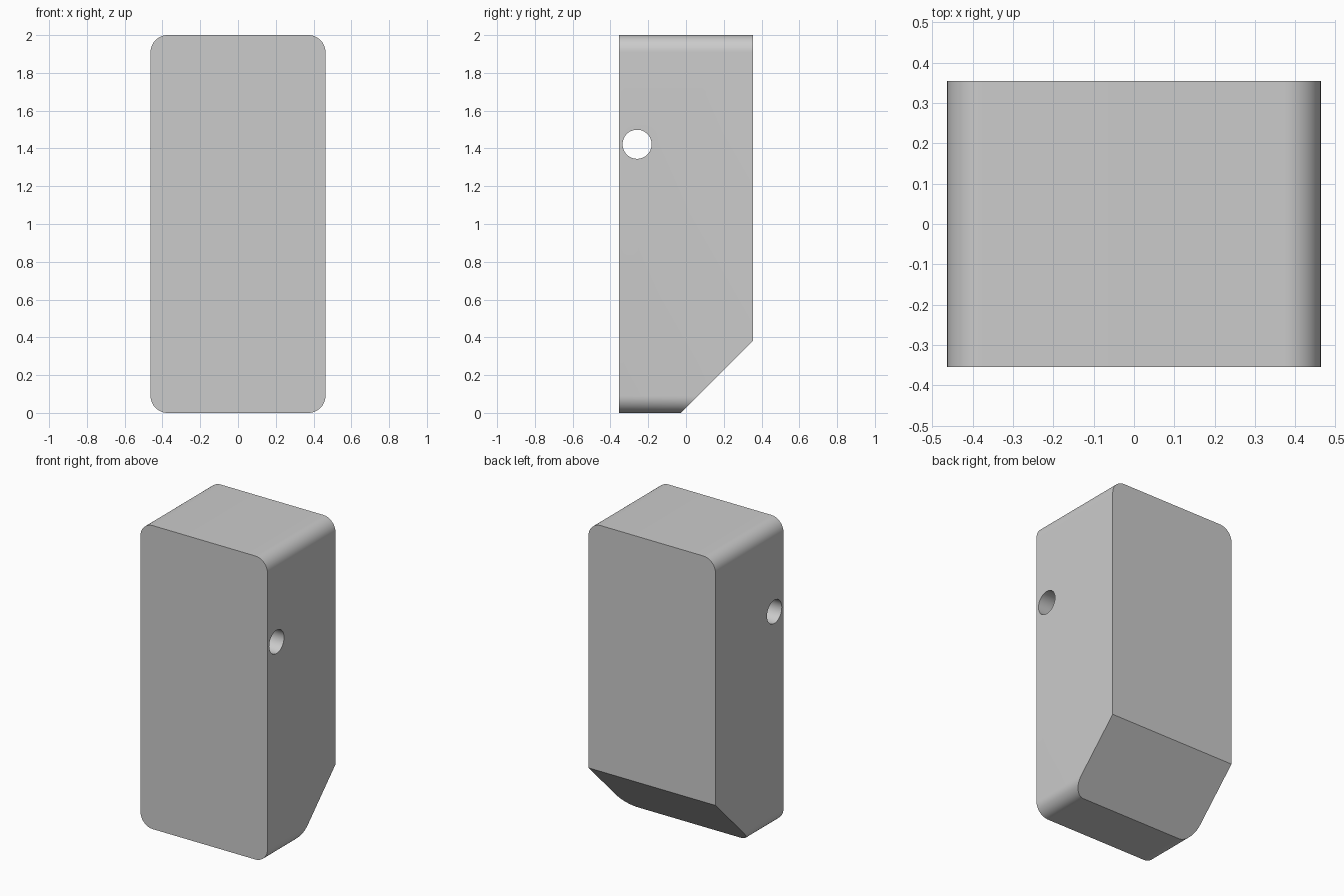
import bpy, bmesh
from math import sin, cos, pi
from mathutils import Vector

if "Cube" in bpy.data.objects:
    bpy.data.objects.remove(bpy.data.objects["Cube"])

HALF_W, HALF_D, HEIGHT, R = 0.463, 0.354, 2.0, 0.09
STEPS = 12

# Body: rounded rectangle extruded front to back
bm = bmesh.new()
corners = [(1, HEIGHT - R), (-1, HEIGHT - R), (-1, R), (1, R)]
profile = []
for i, (side, cz) in enumerate(corners):
    for k in range(STEPS + 1):
        a = (i + k / STEPS) * pi / 2
        profile.append(bm.verts.new((side * (HALF_W - R) + R * cos(a), -HALF_D, cz + R * sin(a))))
front = bm.faces.new(profile)
ext = bmesh.ops.extrude_face_region(bm, geom=[front])
bmesh.ops.translate(bm, vec=(0, 2 * HALF_D, 0),
                    verts=[v for v in ext["geom"] if isinstance(v, bmesh.types.BMVert)])

# Sloping cut along the bottom back edge
cut = bmesh.ops.bisect_plane(bm, geom=bm.verts[:] + bm.edges[:] + bm.faces[:],
                             plane_co=(0, -0.026, 0), plane_no=Vector((0, 1, -1)).normalized(),
                             clear_outer=True)
bmesh.ops.contextual_create(bm, geom=[e for e in cut["geom_cut"] if isinstance(e, bmesh.types.BMEdge)])
bmesh.ops.recalc_face_normals(bm, faces=bm.faces[:])
mesh = bpy.data.meshes.new("body")
bm.to_mesh(mesh)
bm.free()
body = bpy.data.objects.new("body", mesh)
bpy.context.collection.objects.link(body)

# Round hole running from side to side near the front
bpy.ops.mesh.primitive_cylinder_add(vertices=48, radius=0.077, depth=2,
                                    location=(0, -0.259, 1.422), rotation=(0, pi / 2, 0))
cutter = bpy.context.object
cutter.name = "hole_cutter"
mod = body.modifiers.new("hole", "BOOLEAN")
mod.operation = "DIFFERENCE"
mod.solver = "EXACT"
mod.object = cutter
bpy.ops.object.select_all(action="DESELECT")
body.select_set(True)
bpy.context.view_layer.objects.active = body
bpy.ops.object.modifier_apply(modifier=mod.name)
bpy.data.objects.remove(cutter)

# Smooth rounded corners, crisp edges
bpy.ops.object.shade_smooth_by_angle(angle=pi / 6)
